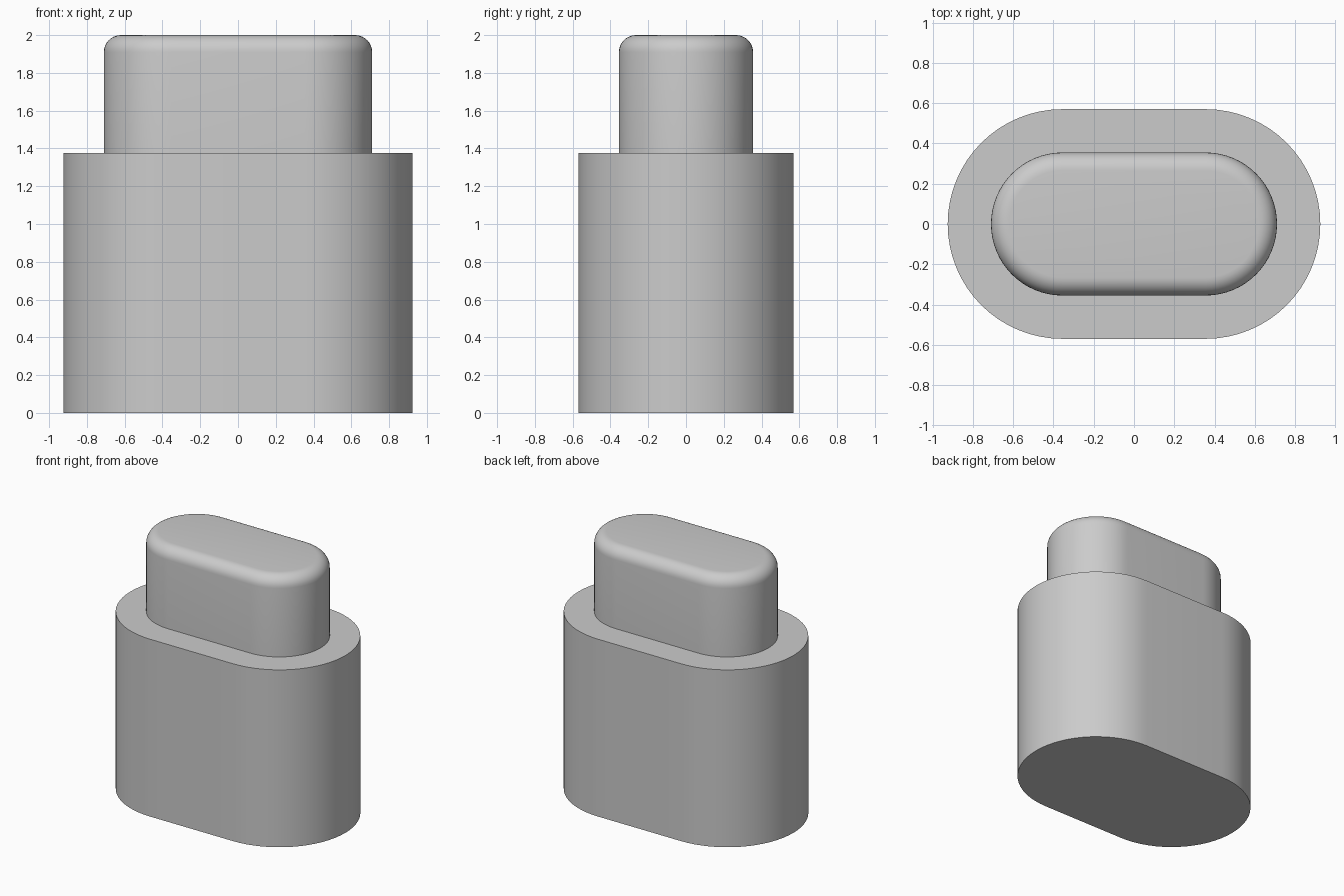
import bpy
import bmesh
from math import sin, cos, pi

cube = bpy.data.objects.get("Cube")
if cube:
    bpy.data.objects.remove(cube)

HALF_STRAIGHT = 0.355   # distance from centre to each round end's axis
END_STEPS = 32          # segments in each round end

grey = bpy.data.materials.new("plain grey")
grey.use_nodes = True
colour = (0.6, 0.6, 0.6, 1)
grey.diffuse_color = colour
grey.node_tree.nodes["Principled BSDF"].inputs["Base Color"].default_value = colour


def stadium(radius, z):
    """Outline with two straight sides and two round ends."""
    points = []
    for side in (1, -1):
        for i in range(END_STEPS + 1):
            a = -pi / 2 + pi * i / END_STEPS
            points.append((side * (HALF_STRAIGHT + radius * cos(a)),
                           side * radius * sin(a), z))
    return points


def loft(name, profile):
    """Closed solid through stadium outlines given as (radius, height)."""
    bm = bmesh.new()
    rings = [[bm.verts.new(p) for p in stadium(r, z)] for r, z in profile]
    for low, high in zip(rings, rings[1:]):
        for i in range(len(low)):
            j = (i + 1) % len(low)
            bm.faces.new((low[i], low[j], high[j], high[i]))
    bm.faces.new(rings[0][::-1])
    bm.faces.new(rings[-1])
    mesh = bpy.data.meshes.new(name)
    bm.to_mesh(mesh)
    bm.free()
    mesh.materials.append(grey)
    obj = bpy.data.objects.new(name, mesh)
    bpy.context.collection.objects.link(obj)
    bpy.ops.object.select_all(action='DESELECT')
    obj.select_set(True)
    bpy.context.view_layer.objects.active = obj
    bpy.ops.object.shade_smooth_by_angle(angle=pi / 6)
    return obj


# Wide lower block with sharp rims
loft("lower_body", [(0.57, 0), (0.57, 1.377)])

# Narrow upper block, set slightly into the lower one, with a rounded top rim
ROUND, STEPS = 0.09, 8
rim = [(0.355 - ROUND * (1 - cos(a)), 2 - ROUND * (1 - sin(a)))
       for a in (pi / 2 * i / STEPS for i in range(STEPS + 1))]
loft("upper_block", [(0.355, 1.36)] + rim)
